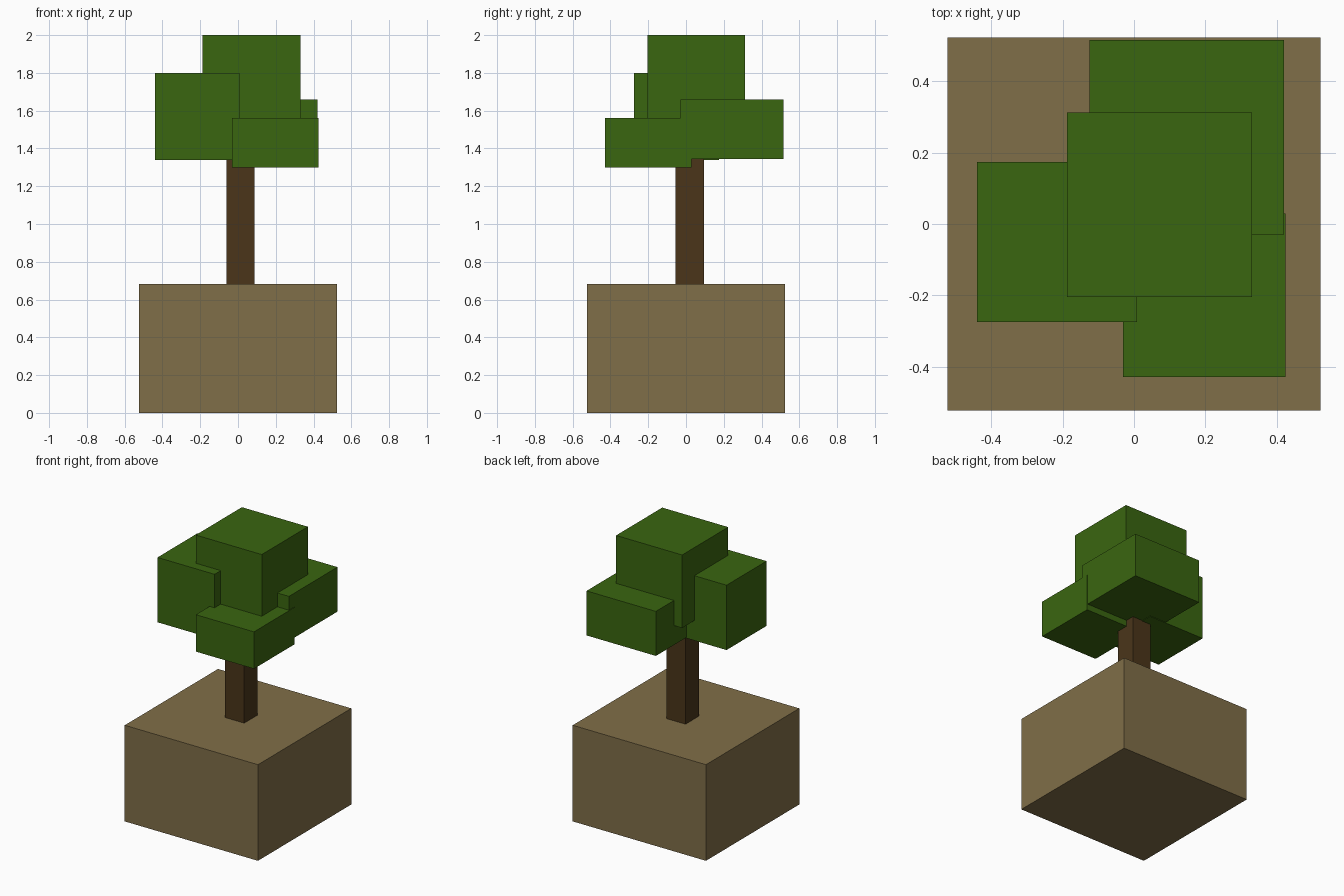
import bpy

if "Cube" in bpy.data.objects:
    bpy.data.objects.remove(bpy.data.objects["Cube"])


def material(name, rgb):
    mat = bpy.data.materials.new(name)
    mat.diffuse_color = (*rgb, 1.0)
    mat.use_nodes = True
    mat.node_tree.nodes["Principled BSDF"].inputs["Base Color"].default_value = mat.diffuse_color
    return mat


def box(name, x, y, z, mat):
    """Axis-aligned box from (min, max) ranges."""
    size = [hi - lo for lo, hi in (x, y, z)]
    centre = [(hi + lo) / 2 for lo, hi in (x, y, z)]
    bpy.ops.mesh.primitive_cube_add(size=1, location=centre)
    obj = bpy.context.object
    obj.name = name
    obj.scale = size
    bpy.ops.object.transform_apply(location=False, rotation=False, scale=True)
    obj.data.materials.append(mat)
    return obj


clay = material("planter_tan", (0.216, 0.156, 0.065))
bark = material("bark_brown", (0.069, 0.036, 0.010))
leaf = material("leaf_green", (0.042, 0.133, 0.005))

# Square planter block
box("planter", (-0.523, 0.523), (-0.523, 0.523), (0, 0.682), clay)

# Trunk, running up into the leaves
box("trunk", (-0.062, 0.088), (-0.056, 0.094), (0.682, 1.42), bark)

# Overlapping leaf blocks
leaves = {
    "leaves_top": ((-0.188, 0.33), (-0.205, 0.312), (1.482, 2.0)),
    "leaves_left": ((-0.44, 0.008), (-0.274, 0.174), (1.34, 1.80)),
    "leaves_front": ((-0.031, 0.425), (-0.428, 0.029), (1.30, 1.562)),
    "leaves_back": ((-0.124, 0.42), (-0.029, 0.515), (1.344, 1.66)),
}
for name, (x, y, z) in leaves.items():
    box(name, x, y, z, leaf)
